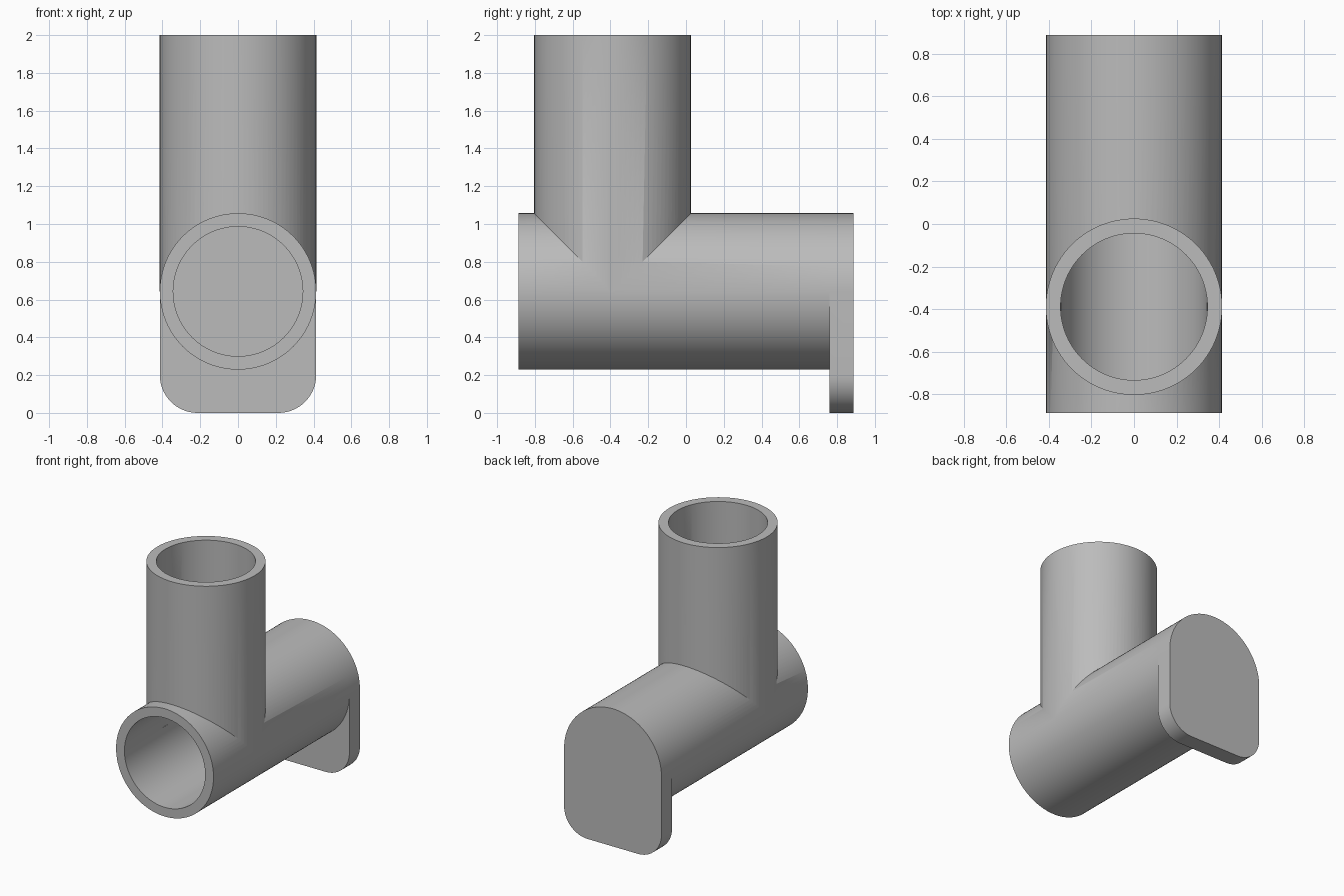
import bpy, bmesh
from math import cos, sin, pi, radians
from mathutils import Vector

cube = bpy.data.objects.get("Cube")
if cube:
    bpy.data.objects.remove(cube, do_unlink=True)

AXIS_Z = 0.643      # height of the horizontal pipe axis
POST_Y = -0.389     # position of the vertical pipe axis
R = 0.414           # outer radius
BORE = 0.345        # inner radius
FRONT, BACK, PLATE = -0.888, 0.888, 0.76
SEGMENTS = 96

grey = bpy.data.materials.new("light_grey")
grey.use_nodes = True
colour = (0.5, 0.5, 0.5, 1)
grey.diffuse_color = colour
grey.node_tree.nodes["Principled BSDF"].inputs["Base Color"].default_value = colour


def arc(cx, cy, r, start, end, steps):
    """Points along a circular arc, angles in degrees."""
    angles = [radians(start + (end - start) * i / steps) for i in range(steps + 1)]
    return [(cx + r * cos(a), cy + r * sin(a)) for a in angles]


def prism(name, outline, offset):
    """Extrude a closed outline of 3D points by the offset."""
    bm = bmesh.new()
    face = bm.faces.new([bm.verts.new(p) for p in outline])
    ext = bmesh.ops.extrude_face_region(bm, geom=[face], use_keep_orig=True)
    moved = [v for v in ext["geom"] if isinstance(v, bmesh.types.BMVert)]
    bmesh.ops.translate(bm, verts=moved, vec=Vector(offset))
    bmesh.ops.recalc_face_normals(bm, faces=bm.faces)
    mesh = bpy.data.meshes.new(name)
    bm.to_mesh(mesh)
    bm.free()
    mesh.materials.append(grey)
    obj = bpy.data.objects.new(name, mesh)
    bpy.context.collection.objects.link(obj)
    return obj


def pipe_along_y(name, r, y0, y1):
    ring = arc(0, AXIS_Z, r, 0, 360, SEGMENTS)[:-1]
    return prism(name, [(x, y0, z) for x, z in ring], (0, y1 - y0, 0))


def pipe_along_z(name, r, z0, z1):
    ring = arc(0, POST_Y, r, 0, 360, SEGMENTS)[:-1]
    return prism(name, [(x, y, z0) for x, y in ring], (0, 0, z1 - z0))


def combine(target, tool, operation):
    mod = target.modifiers.new(operation, 'BOOLEAN')
    mod.operation, mod.solver, mod.object = operation, 'EXACT', tool
    bpy.context.view_layer.objects.active = target
    bpy.ops.object.modifier_apply(modifier=mod.name)
    bpy.data.objects.remove(tool, do_unlink=True)


# Horizontal and vertical pipes joined as a tee
tee = pipe_along_y("tee_pipe", R, FRONT, PLATE)
combine(tee, pipe_along_z("vertical_pipe", R + 0.0005, AXIS_Z, 2), 'UNION')

# Back plate: round top, straight sides, rounded lower corners
CORNER = 0.2
profile = (arc(0, AXIS_Z, R, 0, 180, SEGMENTS // 2)
           + arc(CORNER - R, CORNER, CORNER, 180, 270, 16)
           + arc(R - CORNER, CORNER, CORNER, 270, 360, 16))
plate = prism("back_plate", [(x, PLATE, z) for x, z in profile], (0, BACK - PLATE, 0))
combine(tee, plate, 'UNION')

# Bores meeting inside the tee
combine(tee, pipe_along_y("horizontal_bore", BORE - 0.002, FRONT - 0.1, PLATE), 'DIFFERENCE')
combine(tee, pipe_along_z("vertical_bore", BORE, AXIS_Z, 2.1), 'DIFFERENCE')

# Smooth walls with sharp rims
bpy.ops.object.select_all(action='DESELECT')
tee.select_set(True)
bpy.context.view_layer.objects.active = tee
bpy.ops.object.shade_smooth_by_angle(angle=radians(30))
